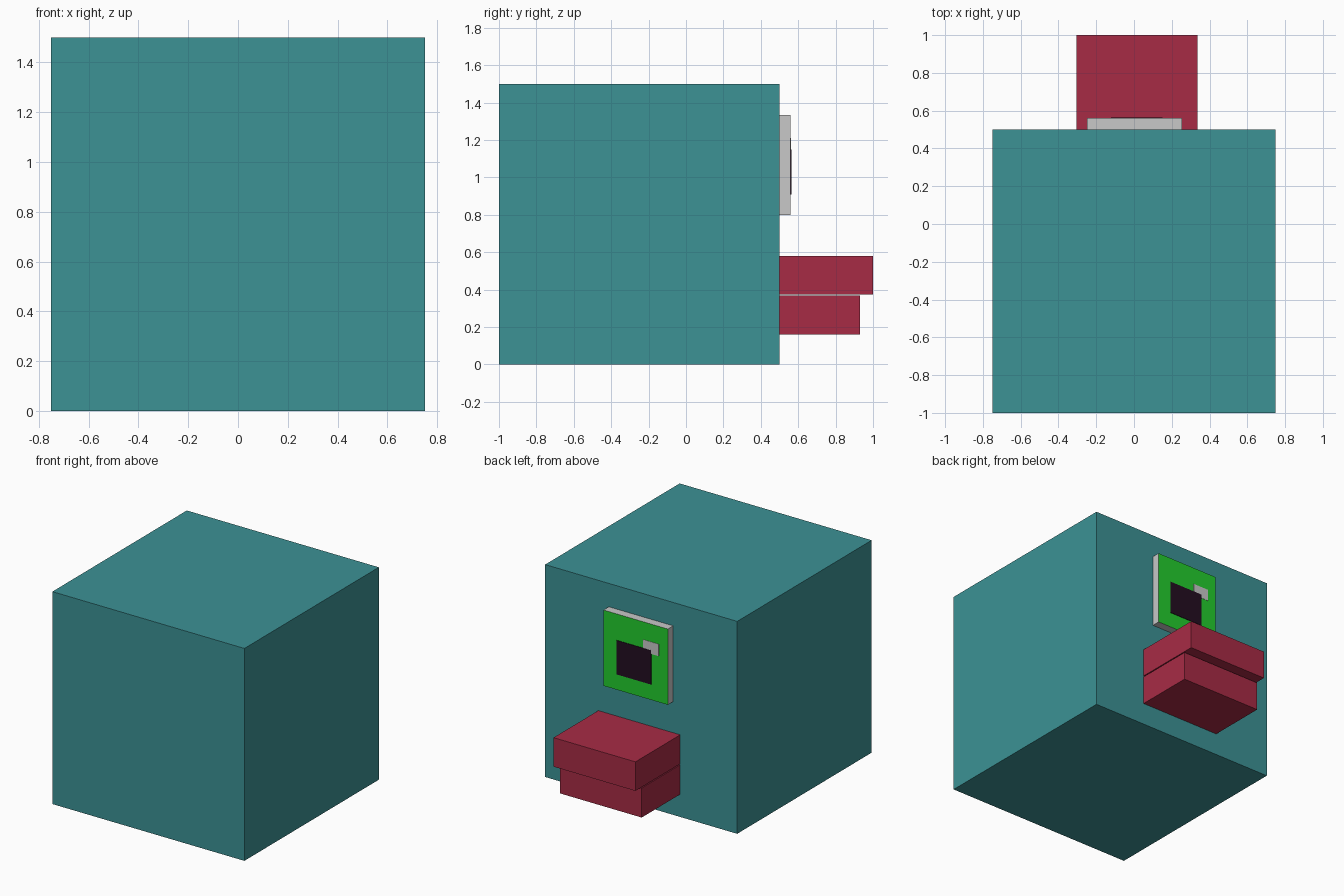
import bpy, bmesh

if "Cube" in bpy.data.objects:
    bpy.data.objects.remove(bpy.data.objects["Cube"])


def material(name, rgb):
    # sRGB 0-255 to linear diffuse colour
    def lin(c):
        c /= 255
        return c / 12.92 if c <= 0.04045 else ((c + 0.055) / 1.055) ** 2.4
    m = bpy.data.materials.new(name)
    m.diffuse_color = (*[lin(c) for c in rgb], 1)
    m.use_nodes = True
    m.node_tree.nodes["Principled BSDF"].inputs["Base Color"].default_value = m.diffuse_color
    return m


teal = material("teal", (60, 146, 149))
red = material("crimson", (167, 43, 69))
grey = material("light grey", (200, 200, 200))
green = material("green", (35, 205, 45))
dark = material("near black", (35, 13, 33))


def box(name, x, y, z, mat, back_mat=None):
    """Box from (min, max) ranges, optionally with its own colour on the +y face."""
    bm = bmesh.new()
    bmesh.ops.create_cube(bm, size=1)
    for v in bm.verts:
        v.co = [r[0] if c < 0 else r[1] for c, r in zip(v.co, (x, y, z))]
    bm.normal_update()
    mesh = bpy.data.meshes.new(name)
    mesh.materials.append(mat)
    if back_mat:
        mesh.materials.append(back_mat)
        for f in bm.faces:
            f.material_index = int(f.normal.y > 0.5)
    bm.to_mesh(mesh)
    bm.free()
    obj = bpy.data.objects.new(name, mesh)
    bpy.context.collection.objects.link(obj)
    return obj


# Main block
box("body", (-0.75, 0.75), (-1, 0.5), (0, 1.5), teal)

# Two stacked ledges on the back
box("upper_ledge", (-0.305, 0.335), (0.5, 1.0), (0.375, 0.58), red)
box("lower_ledge", (-0.305, 0.335), (0.5, 0.93), (0.16, 0.368), red)

# Back panel with a green face and two thin painted patches
box("panel", (-0.25, 0.253), (0.5, 0.56), (0.8, 1.335), grey, green)
box("small_patch", (-0.18, -0.056), (0.56, 0.562), (1.125, 1.21), grey)
box("screen", (-0.122, 0.15), (0.56, 0.564), (0.91, 1.15), dark)
